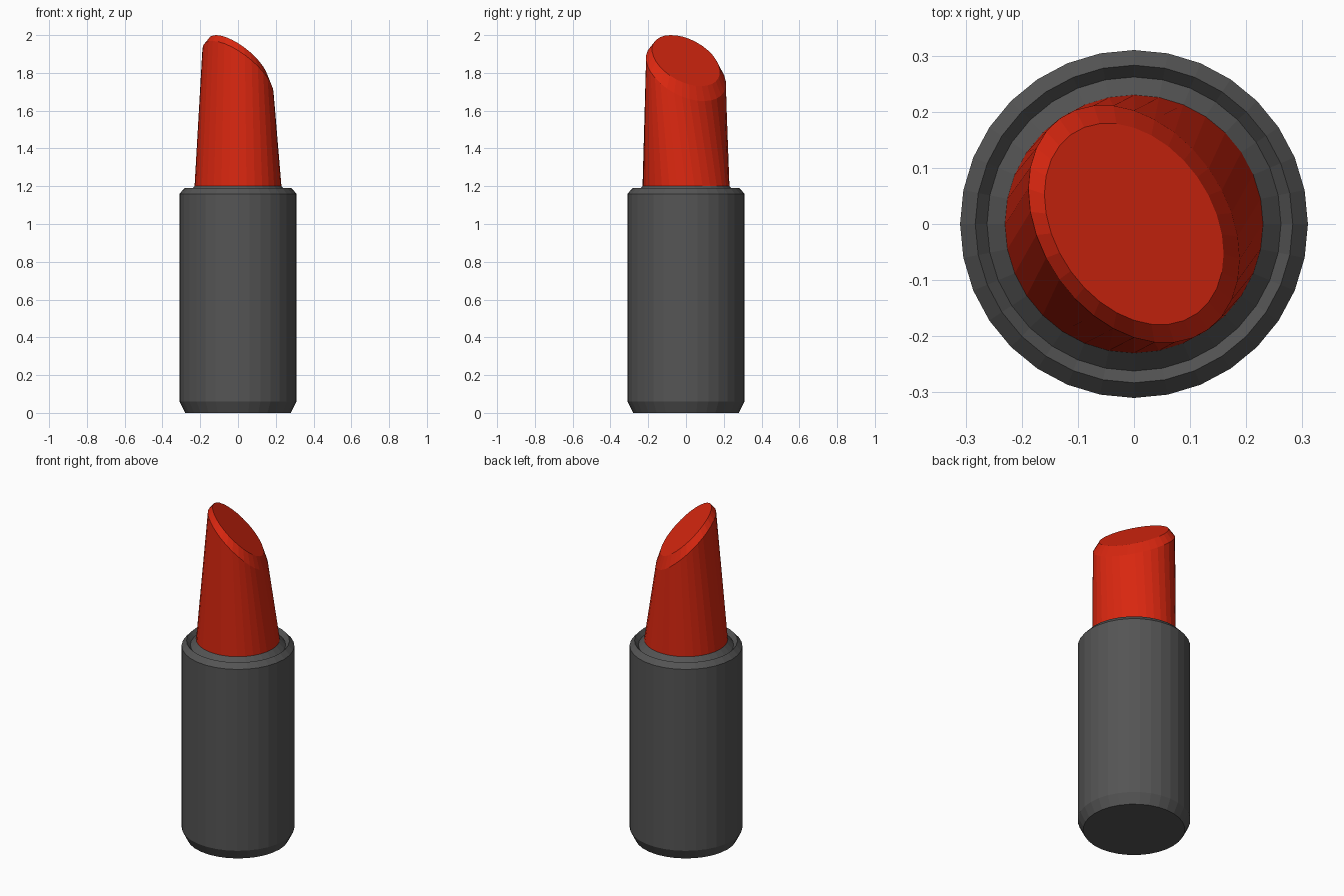
import bpy, bmesh, math
from mathutils import Matrix, Vector

if "Cube" in bpy.data.objects:
    bpy.data.objects.remove(bpy.data.objects["Cube"])

SEG = 32


def ring(radius, z, rot=None):
    """Circle of points, optionally tilted about its own centre."""
    pts = []
    for i in range(SEG):
        a = 2 * math.pi * i / SEG
        p = Vector((radius * math.cos(a), radius * math.sin(a), 0))
        if rot:
            p = rot @ p
        pts.append(p + Vector((0, 0, z)))
    return pts


def loft(name, rings, color):
    """Bridge consecutive rings and cap both ends."""
    bm = bmesh.new()
    loops = [[bm.verts.new(p) for p in r] for r in rings]
    for lo, hi in zip(loops, loops[1:]):
        for i in range(SEG):
            j = (i + 1) % SEG
            bm.faces.new((lo[i], lo[j], hi[j], hi[i]))
    bm.faces.new(loops[0][::-1])
    bm.faces.new(loops[-1])
    mesh = bpy.data.meshes.new(name)
    bm.to_mesh(mesh)
    bm.free()
    mat = bpy.data.materials.new(name + "_colour")
    mat.diffuse_color = color
    mat.use_nodes = True
    mat.node_tree.nodes["Principled BSDF"].inputs["Base Color"].default_value = mat.diffuse_color
    mesh.materials.append(mat)
    obj = bpy.data.objects.new(name, mesh)
    bpy.context.collection.objects.link(obj)
    return obj


# Case: chamfered tube with a shallow groove inside the rim
case_profile = [(0.28, 0), (0.31, 0.06), (0.31, 1.16), (0.283, 1.19),
                (0.262, 1.165), (0.23, 1.2)]
loft("case", [ring(r, z) for r, z in case_profile], (0.09, 0.09, 0.09, 1))

# Lipstick: round base running up to a slanted, chamfered tip
tilt = (Matrix.Rotation(math.radians(-28.3), 3, 'X')
        @ Matrix.Rotation(math.radians(35), 3, 'Y'))
loft("lipstick", [ring(0.23, 1.2), ring(0.23, 1.81, tilt), ring(0.195, 1.865, tilt)],
     (0.7, 0.02, 0.005, 1))
